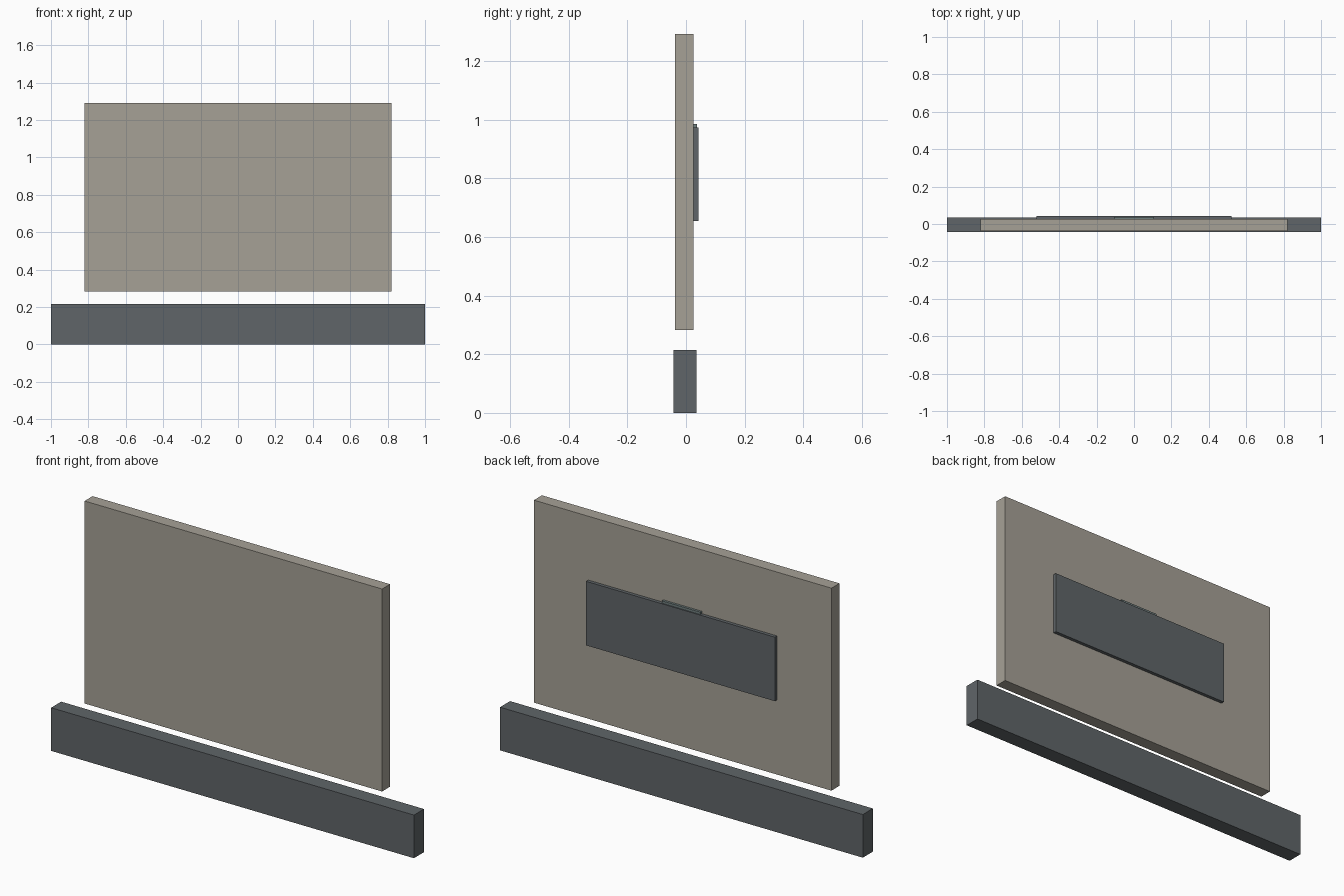
import bpy

if "Cube" in bpy.data.objects:
    bpy.data.objects.remove(bpy.data.objects["Cube"])


def material(name, rgb):
    mat = bpy.data.materials.new(name)
    mat.diffuse_color = (*rgb, 1)
    mat.use_nodes = True
    mat.node_tree.nodes["Principled BSDF"].inputs["Base Color"].default_value = mat.diffuse_color
    return mat


def box(name, half_width, y, z, mat):
    """Box centred on x = 0, spanning the given y and z ranges."""
    bpy.ops.mesh.primitive_cube_add(
        size=1, location=(0, sum(y) / 2, sum(z) / 2))
    obj = bpy.context.object
    obj.name = name
    obj.scale = (2 * half_width, y[1] - y[0], z[1] - z[0])
    bpy.ops.object.transform_apply(location=False, rotation=False, scale=True)
    obj.data.materials.append(mat)
    return obj


stone = material("warm_grey", (0.38, 0.355, 0.305))
dark = material("dark_grey", (0.115, 0.13, 0.138))
teal = material("grey_green", (0.16, 0.21, 0.21))

# Long low bar under the panel
box("base_bar", 1.0, (-0.043, 0.036), (0.0, 0.215), dark)
# Large upright panel, floating just above the bar
box("main_panel", 0.82, (-0.037, 0.026), (0.282, 1.291), stone)
# Thin plate on the back, with a small tab showing over its top edge
box("back_plate", 0.52, (0.026, 0.043), (0.654, 0.973), dark)
box("back_tab", 0.107, (0.026, 0.038), (0.955, 0.985), teal)
